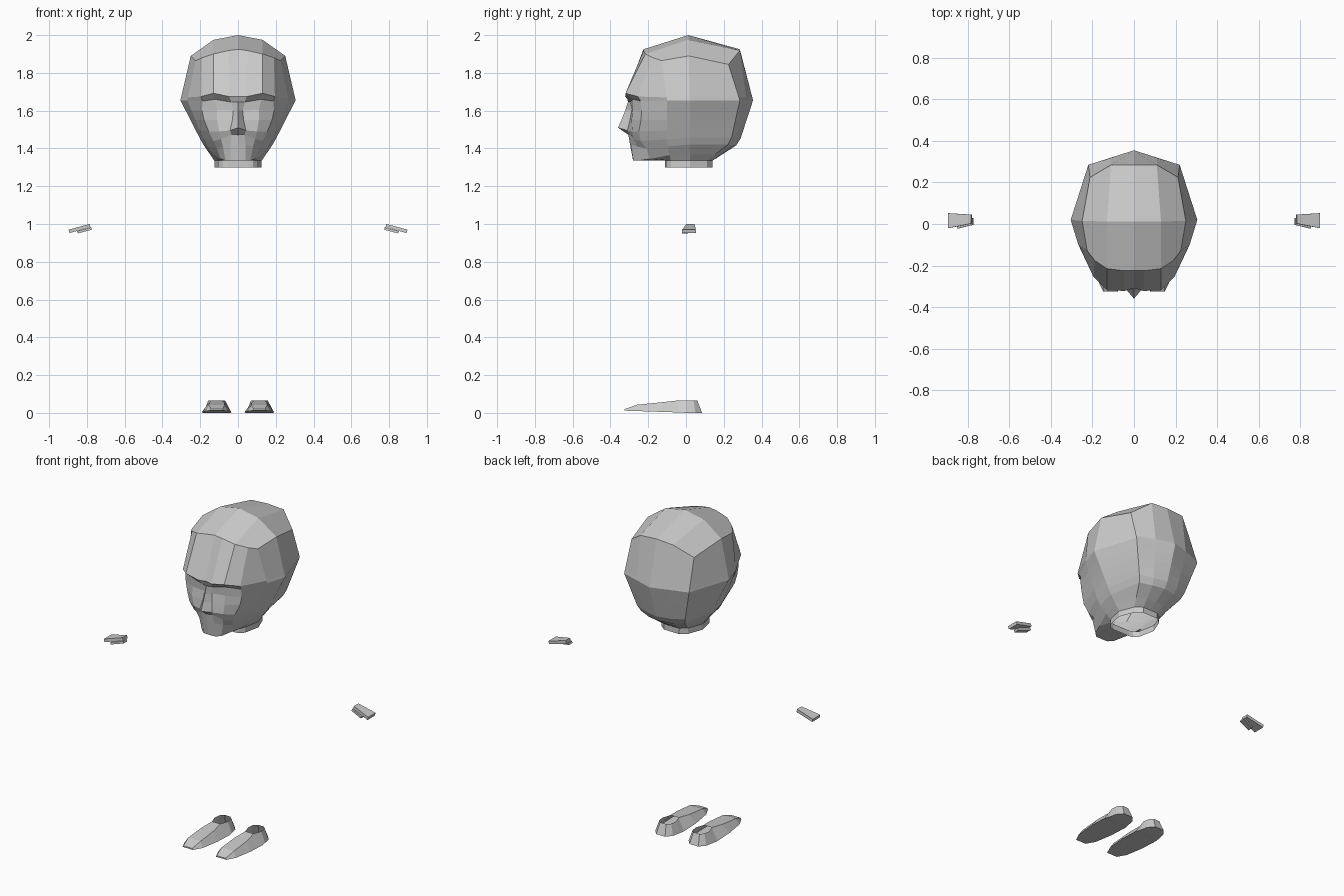
import bpy, bmesh

cube = bpy.data.objects.get("Cube")
if cube:
    bpy.data.objects.remove(cube, do_unlink=True)

grey = bpy.data.materials.new("plain_grey")
grey.use_nodes = True
grey.diffuse_color = (0.6, 0.6, 0.6, 1)
grey.node_tree.nodes["Principled BSDF"].inputs["Base Color"].default_value = (0.6, 0.6, 0.6, 1)


def finish(name, bm):
    bmesh.ops.remove_doubles(bm, verts=bm.verts[:], dist=0.0005)
    bmesh.ops.recalc_face_normals(bm, faces=bm.faces[:])
    mesh = bpy.data.meshes.new(name)
    bm.to_mesh(mesh)
    bm.free()
    mesh.materials.append(grey)
    obj = bpy.data.objects.new(name, mesh)
    bpy.context.collection.objects.link(obj)
    return obj


def add_face(bm, points):
    bm.faces.new([bm.verts.new(p) for p in points])


# Face rows, hairline to chin: centre, nose side, mid eye, outer edge
face_rows = [
    [(0, -.225, 1.925), (.05, -.225, 1.918), (.13, -.215, 1.90), (.19, -.175, 1.88)],
    [(0, -.31, 1.675), (.045, -.322, 1.675), (.13, -.32, 1.692), (.195, -.255, 1.675)],
    [(0, -.308, 1.645), (.035, -.297, 1.645), (.125, -.28, 1.66), (.188, -.24, 1.65)],
    [(0, -.322, 1.60), (.025, -.288, 1.60), (.11, -.283, 1.605), (.19, -.235, 1.60)],
    [(0, -.34, 1.555), (.03, -.297, 1.55), (.11, -.288, 1.55), (.18, -.238, 1.55)],
    [(0, -.36, 1.51), (.042, -.31, 1.495), (.10, -.285, 1.49), (.155, -.25, 1.49)],
    [(0, -.305, 1.472), (.035, -.298, 1.475), (.09, -.275, 1.45), (.13, -.24, 1.44)],
    [(0, -.298, 1.43), (.04, -.288, 1.42), (.08, -.26, 1.41), (.112, -.21, 1.40)],
    [(0, -.28, 1.335), (.04, -.278, 1.335), (.065, -.255, 1.335), (.092, -.19, 1.345)],
    [(0, -.11, 1.335), (.03, -.11, 1.335), (.055, -.11, 1.335), (.08, -.105, 1.335)],
]
# Skull columns, temple to back centre, each at crown, equator, nape and neck
skull_columns = [
    [(.225, -.13, 1.865), (.268, -.10, 1.655), (.172, -.10, 1.42), (.105, -.08, 1.335)],
    [(.25, .015, 1.89), (.305, .02, 1.655), (.19, .02, 1.43), (.125, .02, 1.335)],
    [(.212, .225, 1.845), (.22, .285, 1.655), (.155, .235, 1.43), (.09, .11, 1.335)],
    [(.11, .285, 1.918), (.11, .32, 1.655), (.08, .265, 1.425), (.05, .14, 1.335)],
    [(0, .285, 1.925), (0, .355, 1.655), (0, .28, 1.425), (0, .14, 1.335)],
]
# Height along the skull columns that meets each face row
row_steps = [0, .93, 1, 1.23, 1.45, 1.68, 1.88, 2.1, 2.65, 3]


def along(column, t):
    i = min(int(t), 2)
    return tuple(a + (b - a) * (t - i) for a, b in zip(column[i], column[i + 1]))


rows = [f + [along(c, t) for c in skull_columns] for f, t in zip(face_rows, row_steps)]
rows.append([(x, y, 1.30) for x, y, z in rows[-1]])  # open neck rim

bm = bmesh.new()
for side in (1, -1):
    half = [[(x * side, y, z) for x, y, z in row] for row in rows]
    for upper, lower in zip(half, half[1:]):
        for i in range(len(upper) - 1):
            add_face(bm, [upper[i], upper[i + 1], lower[i + 1], lower[i]])
    # Crown panels around a middle ridge
    c = half[0]
    peak, ridge = (0, .012, 2.0), (.13 * side, .012, 1.975)
    add_face(bm, [c[0], c[1], c[2], ridge, peak])
    add_face(bm, [c[2], c[3], c[4], c[5], ridge])
    add_face(bm, [peak, ridge, c[7], c[8]])
    add_face(bm, [ridge, c[5], c[6], c[7]])
finish("head", bm)


def add_slab(bm, side, top, thickness):
    upper = [(x * side, y, z) for x, y, z in top]
    lower = [(x - .004 * side, y, z - thickness) for x, y, z in upper]
    add_face(bm, upper)
    add_face(bm, lower)
    for i in range(4):
        j = (i + 1) % 4
        add_face(bm, [upper[i], upper[j], lower[j], lower[i]])


# Foot sections, toe to heel: sole y, half width, z, then top y, half width, z
foot_sections = [
    (-.325, .035, .012, -.325, .030, .020),
    (-.27, .062, .010, -.26, .042, .043),
    (-.15, .077, .006, -.13, .040, .056),
    (-.03, .078, .002, -.05, .028, .065),
    (.00, .070, 0, .00, .045, .065),
    (.05, .060, 0, .04, .040, .065),
    (.085, .030, 0, .06, .020, .065),
]

for side, label in ((1, "left"), (-1, "right")):
    # Hand: flared finger plate with a thumb plate beneath
    bm = bmesh.new()
    add_slab(bm, side, [(.785, .002, 1.0), (.897, -.02, .970),
                        (.897, .052, .970), (.785, .045, 1.0)], .018)
    finish(label + "_hand", bm)
    bm = bmesh.new()
    add_slab(bm, side, [(.777, -.004, .982), (.852, -.022, .962),
                        (.852, .010, .962), (.777, .030, .982)], .012)
    finish(label + "_thumb", bm)

    # Foot: lofted sections with an open ankle
    bm = bmesh.new()
    rings = []
    for yb, wb, zb, yt, wt, zt in foot_sections:
        x = .113 * side
        rings.append([(x - wb, yb, zb), (x + wb, yb, zb), (x + wt, yt, zt), (x - wt, yt, zt)])
    for n, (a, b) in enumerate(zip(rings, rings[1:])):
        for i in range(4):
            if i == 2 and n >= 3:
                continue
            j = (i + 1) % 4
            add_face(bm, [a[i], a[j], b[j], b[i]])
    add_face(bm, rings[0])
    add_face(bm, rings[-1])
    finish(label + "_foot", bm)
